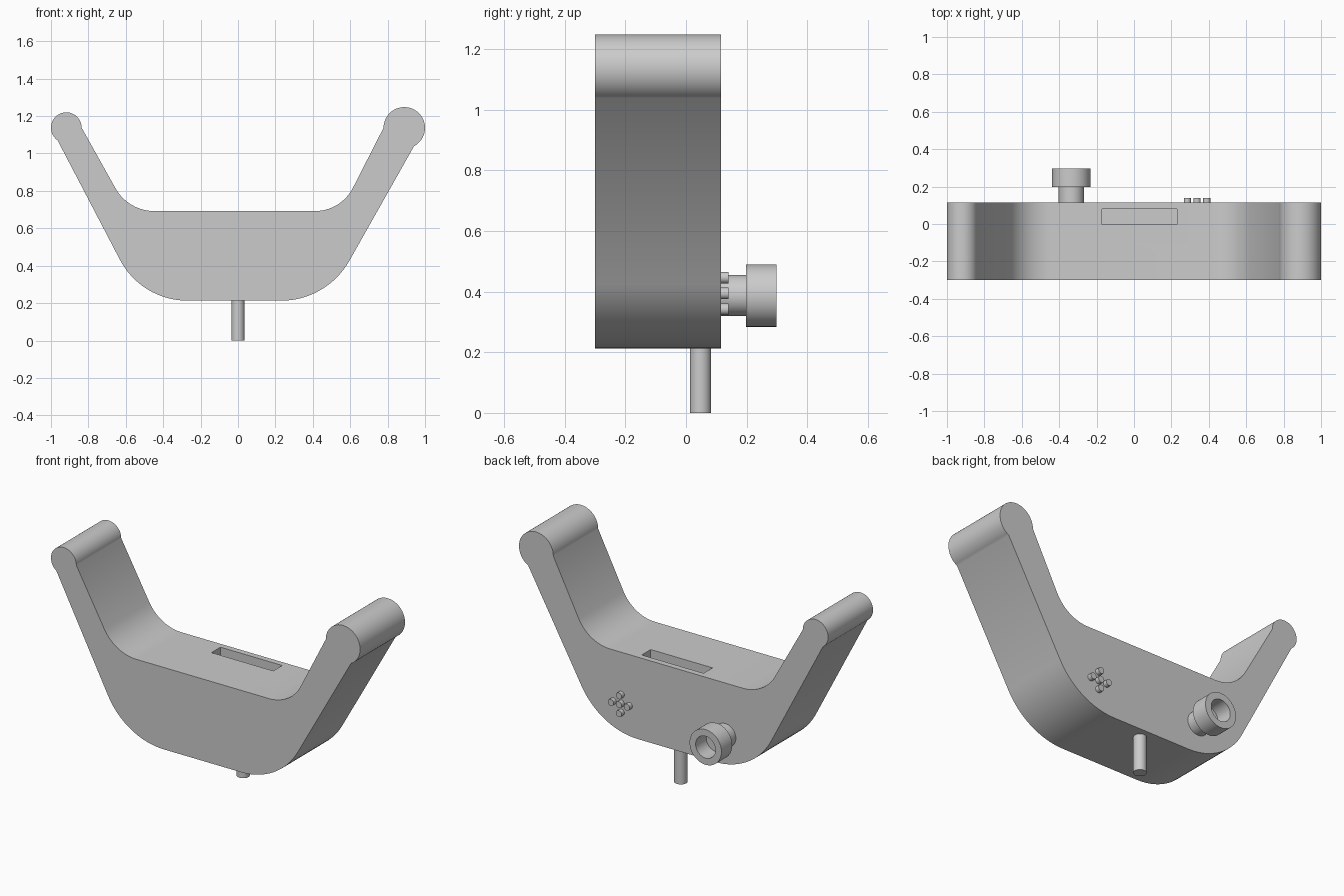
import bpy, bmesh, math
from mathutils import Vector

cube = bpy.data.objects.get("Cube")
if cube:
    bpy.data.objects.remove(cube, do_unlink=True)

GREY = (0.6, 0.6, 0.6, 1)
mat = bpy.data.materials.new("plain grey")
mat.use_nodes = True
mat.diffuse_color = GREY
mat.node_tree.nodes["Principled BSDF"].inputs["Base Color"].default_value = GREY

FRONT, BACK = -0.3, 0.115


def make(name, bm):
    bmesh.ops.recalc_face_normals(bm, faces=bm.faces)
    mesh = bpy.data.meshes.new(name)
    bm.to_mesh(mesh)
    bm.free()
    obj = bpy.data.objects.new(name, mesh)
    bpy.context.collection.objects.link(obj)
    mesh.materials.append(mat)
    return obj


def activate(obj):
    bpy.ops.object.select_all(action='DESELECT')
    obj.select_set(True)
    bpy.context.view_layer.objects.active = obj


def smooth(obj):
    activate(obj)
    bpy.ops.object.shade_smooth_by_angle(angle=math.radians(30))


def fillet(before, corner, after, t, steps=16):
    """Round a corner with a true arc starting t away from it."""
    b, c, a = Vector(before), Vector(corner), Vector(after)
    u, v = (b - c).normalized(), (a - c).normalized()
    half = u.angle(v) / 2
    centre = c + (u + v).normalized() * t / math.cos(half)
    p, q = c + u * t - centre, c + v * t - centre
    total = p.angle(q)
    return [centre + (p * math.sin(total * (1 - k / steps)) + q * math.sin(total * k / steps))
            / math.sin(total) for k in range(steps + 1)]


def head(centre, radius, start, end, steps=36):
    """Round arm tip, counter-clockwise from start to end angle."""
    return [Vector((centre[0] + radius * math.cos(a), centre[1] + radius * math.sin(a)))
            for a in (math.radians(start + (end - start) * k / steps) for k in range(steps + 1))]


def lathe(name, profile, x, z, segments=48):
    """Revolve (radius, y) points about an axis along y."""
    bm = bmesh.new()
    verts = [bm.verts.new((x + r, y, z)) for r, y in profile]
    edges = [bm.edges.new(pair) for pair in zip(verts, verts[1:])]
    bmesh.ops.spin(bm, geom=verts + edges, cent=(x, 0, z), axis=(0, 1, 0),
                   angle=math.tau, steps=segments)
    bmesh.ops.remove_doubles(bm, verts=bm.verts, dist=1e-4)
    obj = make(name, bm)
    smooth(obj)
    return obj


# Cradle body: rounded trough with two arms ending in round tips
tip_l, tip_r = head((-0.918, 1.138), 0.082, 0, 235), head((0.889, 1.137), 0.111, -62, 180)
low_l, low_r = (-0.517, 0.213), (0.475, 0.213)
up_l, up_r = (-0.587, 0.692), (0.551, 0.692)
outline = (tip_l + fillet(tip_l[-1], low_l, low_r, 0.247)
           + fillet(low_l, low_r, tip_r[0], 0.245)
           + tip_r + fillet(tip_r[-1], up_r, up_l, 0.14)
           + fillet(up_r, up_l, tip_l[0], 0.14))
bm = bmesh.new()
face = bm.faces.new([bm.verts.new((p.x, FRONT, p.y)) for p in outline])
ext = bmesh.ops.extrude_face_region(bm, geom=[face])
bmesh.ops.translate(bm, vec=(0, BACK - FRONT, 0),
                    verts=[g for g in ext["geom"] if isinstance(g, bmesh.types.BMVert)])
body = make("cradle_body", bm)

# Slot sunk into the top of the trough
bm = bmesh.new()
bmesh.ops.create_cube(bm, size=1)
bmesh.ops.scale(bm, vec=(0.4, 0.083, 0.4), verts=bm.verts)
bmesh.ops.translate(bm, vec=(0.03, 0.039, 0.692), verts=bm.verts)
cutter = make("slot_cutter", bm)
cutter.hide_render = True
cut = body.modifiers.new("slot", 'BOOLEAN')
cut.operation = 'DIFFERENCE'
cut.solver = 'EXACT'
cut.object = cutter
activate(body)
bpy.ops.object.modifier_apply(modifier="slot")
bpy.data.objects.remove(cutter, do_unlink=True)
smooth(body)

# Stepped hollow socket on the back
lathe("back_socket", [(0, BACK - 0.01), (0.068, BACK - 0.01), (0.068, 0.198), (0.103, 0.198),
                      (0.103, 0.298), (0.064, 0.298), (0.064, 0.2), (0, 0.2)], -0.335, 0.387)

# Small cluster of contact pins on the back
for i, (dx, dz) in enumerate([(0, 0), (1, 0), (-1, 0), (0, 1), (0, -1)]):
    lathe(f"contact_pin_{i + 1}", [(0, BACK - 0.01), (0.019, BACK - 0.01), (0.019, 0.14), (0, 0.14)],
          0.337 + dx * 0.052, 0.394 + dz * 0.052, 20)

# Mounting peg underneath
bm = bmesh.new()
bmesh.ops.create_cone(bm, cap_ends=True, segments=32, radius1=0.035, radius2=0.035, depth=0.23)
bmesh.ops.translate(bm, vec=(0, 0.048, 0.115), verts=bm.verts)
smooth(make("mounting_peg", bm))
